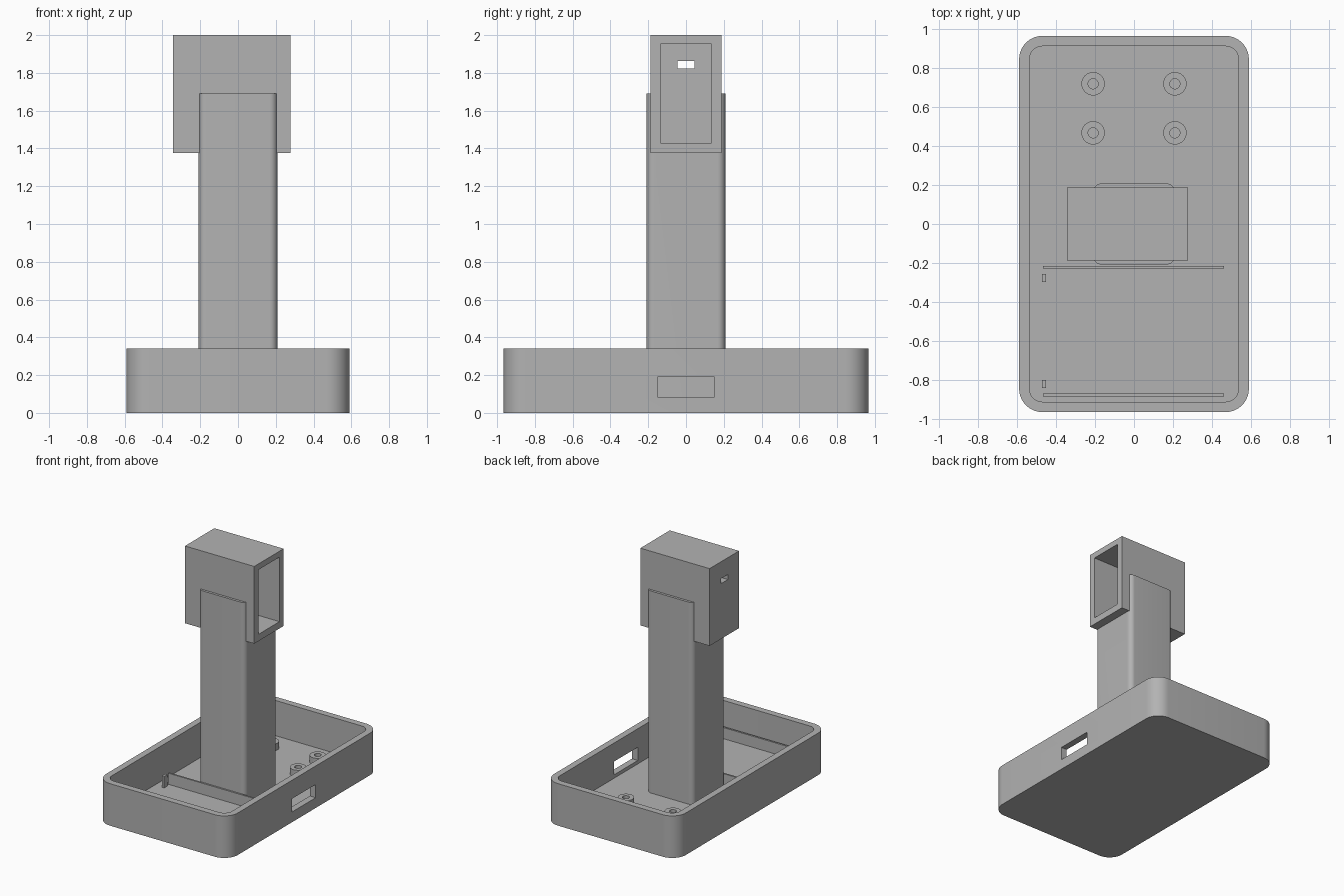
import bpy, bmesh, math

if "Cube" in bpy.data.objects:
    bpy.data.objects.remove(bpy.data.objects["Cube"])

gray = bpy.data.materials.new("plain gray")
gray.diffuse_color = (0.45, 0.45, 0.45, 1)
gray.use_nodes = True
gray.node_tree.nodes["Principled BSDF"].inputs["Base Color"].default_value = gray.diffuse_color


def add_mesh(name, bm):
    bmesh.ops.recalc_face_normals(bm, faces=bm.faces)
    me = bpy.data.meshes.new(name)
    bm.to_mesh(me)
    bm.free()
    me.materials.append(gray)
    ob = bpy.data.objects.new(name, me)
    bpy.context.collection.objects.link(ob)
    return ob


def prism(name, outline, z0, z1):
    bm = bmesh.new()
    face = bm.faces.new([bm.verts.new((x, y, z0)) for x, y in outline])
    ext = bmesh.ops.extrude_face_region(bm, geom=[face])
    top = [v for v in ext["geom"] if isinstance(v, bmesh.types.BMVert)]
    bmesh.ops.translate(bm, verts=top, vec=(0, 0, z1 - z0))
    return add_mesh(name, bm)


def box(name, x0, x1, y0, y1, z0, z1):
    return prism(name, [(x0, y0), (x1, y0), (x1, y1), (x0, y1)], z0, z1)


def rounded_box(name, hx, hy, r, z0, z1, steps=10):
    pts = []
    for q, (sx, sy) in enumerate([(1, 1), (-1, 1), (-1, -1), (1, -1)]):
        for i in range(steps + 1):
            a = math.pi / 2 * (q + i / steps)
            pts.append((sx * (hx - r) + r * math.cos(a), sy * (hy - r) + r * math.sin(a)))
    return prism(name, pts, z0, z1)


def disc(name, x, y, r, z0, z1, n=32):
    angles = [2 * math.pi * i / n for i in range(n)]
    return prism(name, [(x + r * math.cos(a), y + r * math.sin(a)) for a in angles], z0, z1)


def cut(ob, cutter):
    mod = ob.modifiers.new("cut", "BOOLEAN")
    mod.operation = "DIFFERENCE"
    mod.solver = "EXACT"
    mod.object = cutter
    bpy.context.view_layer.objects.active = ob
    bpy.ops.object.modifier_apply(modifier=mod.name)
    bpy.data.objects.remove(cutter)


def smooth(ob):
    bpy.ops.object.select_all(action="DESELECT")
    ob.select_set(True)
    bpy.context.view_layer.objects.active = ob
    bpy.ops.object.shade_smooth_by_angle(angle=math.radians(30))


FLOOR = 0.055

# open tray with a port in its right wall
tray = rounded_box("base_tray", 0.59, 0.966, 0.12, 0, 0.34)
cut(tray, rounded_box("tray_cutter", 0.537, 0.913, 0.067, FLOOR, 0.5))
cut(tray, box("port_cutter", 0.5, 0.65, -0.151, 0.151, 0.083, 0.19))
smooth(tray)

# rounded column, its upper end straddling the head
column = rounded_box("column", 0.208, 0.208, 0.04, FLOOR - 0.02, 1.69)
cut(column, box("column_cutter", -0.3, 0.3, -0.16, 0.16, 1.4, 2.1))
smooth(column)

# hollow head, open to the right, with a slot in the left wall
head = box("head_housing", -0.343, 0.277, -0.188, 0.188, 1.375, 2.0)
cut(head, box("cavity_cutter", -0.29, 0.4, -0.135, 0.135, 1.43, 1.952))
cut(head, box("slot_cutter", -0.4, -0.25, -0.045, 0.045, 1.823, 1.863))

# screw standoffs
for x in (-0.21, 0.21):
    for y in (0.468, 0.72):
        post = disc("standoff", x, y, 0.06, FLOOR - 0.01, 0.11)
        cut(post, disc("hole_cutter", x, y, 0.026, FLOOR, 0.2))
        smooth(post)

# board retaining ridges and locating pegs
for y0, y1 in ((-0.229, -0.215), (-0.885, -0.87)):
    box("board_ridge", -0.467, 0.463, y0, y1, FLOOR - 0.01, 0.145)
for y in (-0.278, -0.822):
    box("board_peg", -0.473, -0.452, y - 0.02, y + 0.02, FLOOR - 0.01, 0.148)
